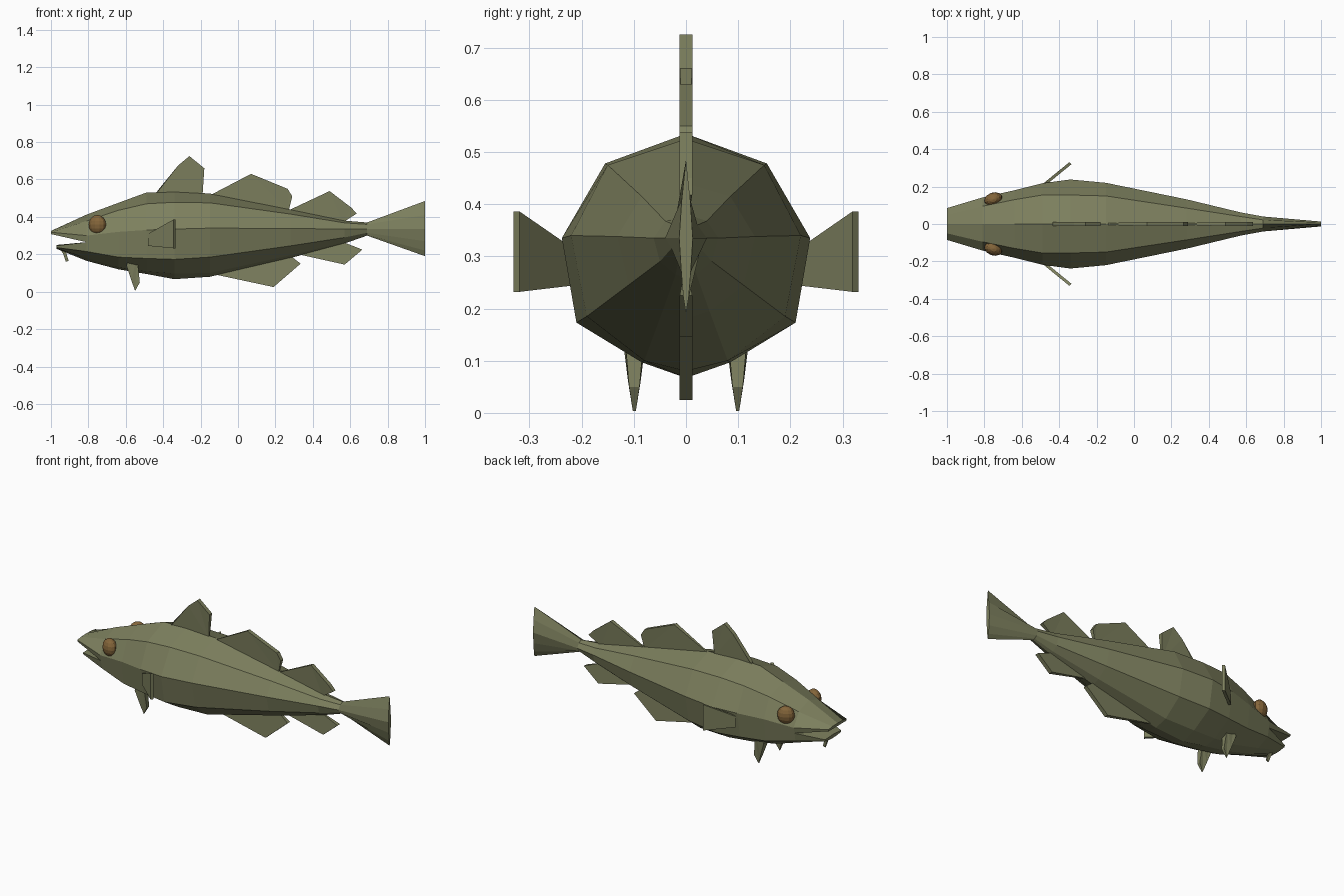
import bpy, bmesh, math

if "Cube" in bpy.data.objects:
    bpy.data.objects.remove(bpy.data.objects["Cube"])


def material(name, rgb):
    m = bpy.data.materials.new(name)
    m.diffuse_color = (*rgb, 1)
    m.use_nodes = True
    m.node_tree.nodes["Principled BSDF"].inputs["Base Color"].default_value = m.diffuse_color
    return m


OLIVE = material("olive skin", (0.205, 0.215, 0.112))
AMBER = material("amber eye", (0.23, 0.13, 0.042))


def finish(name, bm, mat):
    bmesh.ops.recalc_face_normals(bm, faces=bm.faces)
    me = bpy.data.meshes.new(name)
    bm.to_mesh(me)
    bm.free()
    me.materials.append(mat)
    ob = bpy.data.objects.new(name, me)
    bpy.context.collection.objects.link(ob)
    return ob


def loft(name, stations, cap_first=True, cap_last=True):
    """Skin mirrored half sections (x, [(y, z), ...]) running from top to bottom."""
    bm = bmesh.new()
    rings = []
    for x, half in stations:
        section = half + [(-y, z) for y, z in half[-2:0:-1]]
        rings.append([bm.verts.new((x, y, z)) for y, z in section])
    n = len(rings[0])
    for a, b in zip(rings, rings[1:]):
        for i in range(n):
            j = (i + 1) % n
            bm.faces.new((a[i], a[j], b[j], b[i]))
    if cap_first:
        bm.faces.new(rings[0])
    if cap_last:
        bm.faces.new(rings[-1])
    return finish(name, bm, OLIVE)


def plate(name, left, right):
    """Solid between two matching outlines."""
    bm = bmesh.new()
    a = [bm.verts.new(p) for p in left]
    b = [bm.verts.new(p) for p in right]
    bm.faces.new(a)
    bm.faces.new(b[::-1])
    for i in range(len(a)):
        j = (i + 1) % len(a)
        bm.faces.new((a[j], a[i], b[i], b[j]))
    bmesh.ops.triangulate(bm, faces=[f for f in bm.faces if len(f.verts) > 4])
    return finish(name, bm, OLIVE)


def fin(name, pts, half, y=0.0):
    """Upright fin from an x-z outline, with a half thickness at each point."""
    plate(name, [(x, y - h, z) for (x, z), h in zip(pts, half)],
          [(x, y + h, z) for (x, z), h in zip(pts, half)])


# Body sections: top, shoulder, side, lower side, keel edge, bottom
body = [
    (-0.81, [(0, .412), (.095, .378), (.142, .30), (.125, .215), (.05, .18), (0, .165)]),
    (-0.64, [(0, .475), (.13, .435), (.18, .32), (.165, .185), (.065, .13), (0, .12)]),
    (-0.49, [(0, .53), (.155, .47), (.218, .33), (.19, .178), (.075, .108), (0, .095)]),
    (-0.34, [(0, .535), (.155, .478), (.238, .335), (.21, .173), (.085, .097), (0, .067)]),
    (-0.15, [(0, .525), (.15, .475), (.22, .34), (.19, .185), (.08, .10), (0, .08)]),
    (0.28, [(0, .44), (.085, .415), (.132, .338), (.11, .245), (.045, .195), (0, .18)]),
    (0.57, [(0, .38), (.04, .368), (.062, .335), (.05, .29), (.02, .265), (0, .258)]),
    (0.69, [(0, .37), (.022, .36), (.04, .335), (.028, .315), (.012, .303), (0, .30)]),
]
loft("body", body, False, False)

# Tail fin flares out of the last body section
loft("tail_fin", [body[-1], (1.0, [(0, .485), (.008, .41), (.013, .335),
                                   (.009, .27), (.005, .22), (0, .19)])], False, True)

# Upper snout and lower jaw with an open mouth between them
loft("snout", [
    (-1.0, [(0, .325), (.05, .324), (.085, .318), (.083, .308), (0, .308)]),
    (-0.81, [(0, .412), (.095, .378), (.142, .30), (.135, .265), (0, .265)])], True, False)
loft("lower_jaw", [
    (-0.97, [(0, .25), (.075, .246), (.072, .236), (.035, .231), (0, .229)]),
    (-0.81, [(0, .265), (.135, .265), (.125, .215), (.05, .18), (0, .165)])], True, False)

# Fins on the centre line, first and last outline points are the thin root
centre_fins = {
    "front_dorsal_fin": [(-.44, .52), (-.43, .54), (-.32, .675), (-.26, .725),
                         (-.18, .66), (-.19, .51)],
    "middle_dorsal_fin": [(-.16, .51), (.07, .63), (.265, .55), (.29, .51), (.27, .43)],
    "rear_dorsal_fin": [(.26, .43), (.49, .538), (.605, .45), (.635, .418), (.56, .37)],
    "front_anal_fin": [(-.16, .10), (.19, .025), (.335, .15), (.27, .20)],
    "rear_anal_fin": [(.30, .205), (.57, .145), (.665, .225), (.55, .27)],
}
for name, pts in centre_fins.items():
    fin(name, pts, [.004] + [.012] * (len(pts) - 2) + [.004])

# Chin barbel
fin("chin_barbel", [(-.96, .235), (-.935, .205), (-.92, .16), (-.905, .165),
                    (-.918, .205), (-.925, .235)], [.007, .007, .004, .004, .007, .007])

for side, label in ((1, "left"), (-1, "right")):
    # Pectoral fins sweep out and back
    outline = [(-.475, .215, .245), (-.34, .325, .232), (-.34, .325, .386), (-.475, .215, .31)]
    plate(f"{label}_pectoral_fin",
          [(x - .005, side * (y + .006), z) for x, y, z in outline],
          [(x + .005, side * (y - .006), z) for x, y, z in outline])

    # Pelvic fins are pointed spikes below the belly
    fin(f"{label}_pelvic_fin", [(-.58, .19), (-.597, .14), (-.57, .06), (-.55, .004),
                                (-.525, .05), (-.54, .19)],
        [.022, .022, .012, .003, .010, .022], side * .099)

    # Bulging eyes, turned to follow the head
    bm = bmesh.new()
    bmesh.ops.create_uvsphere(bm, u_segments=12, v_segments=8, radius=.052)
    eye = finish(f"{label}_eye", bm, AMBER)
    eye.scale = (.95, .7, 1)
    eye.rotation_euler = (0, 0, side * math.radians(20))
    eye.location = (-.752, side * .132, .358)
